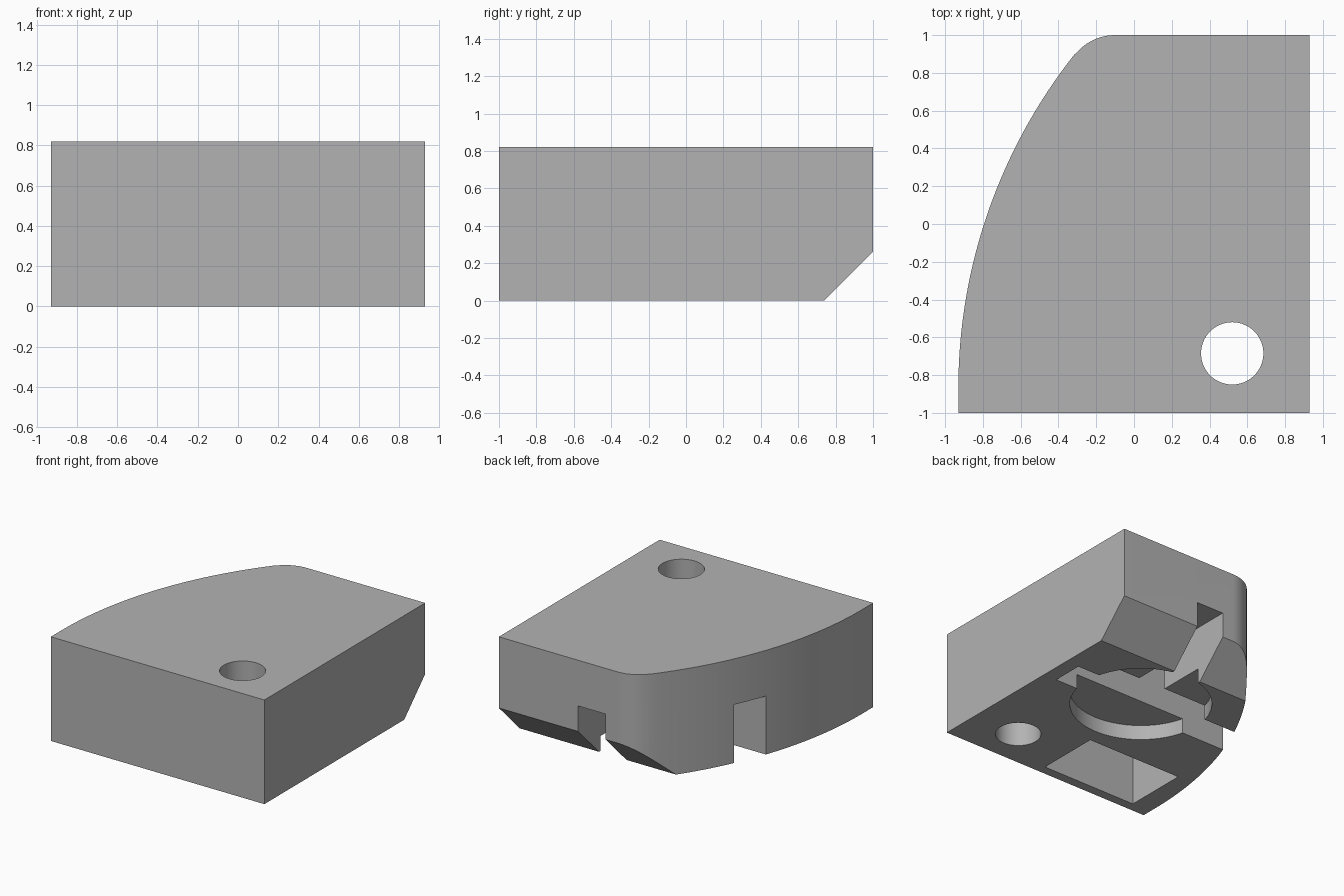
import bpy, bmesh
from math import asin, cos, sin, pi, radians

cube = bpy.data.objects.get("Cube")
if cube:
    bpy.data.objects.remove(cube, do_unlink=True)

HEIGHT = 0.82
SLOT_TOP = 0.46

grey = bpy.data.materials.new("mid_grey")
colour = (0.45, 0.45, 0.45, 1)
grey.diffuse_color = colour
grey.use_nodes = True
grey.node_tree.nodes["Principled BSDF"].inputs["Base Color"].default_value = colour


def prism(name, outline, z0, z1, axis="z"):
    """Extrude a 2D outline along z, or a (y, z) outline along x."""
    bm = bmesh.new()
    place = (lambda p, d: (p[0], p[1], d)) if axis == "z" else (lambda p, d: (d, p[0], p[1]))
    face = bm.faces.new([bm.verts.new(place(p, z0)) for p in outline])
    top = bmesh.ops.extrude_face_region(bm, geom=[face])["geom"]
    shift = (0, 0, z1 - z0) if axis == "z" else (z1 - z0, 0, 0)
    bmesh.ops.translate(bm, vec=shift, verts=[v for v in top if isinstance(v, bmesh.types.BMVert)])
    bmesh.ops.recalc_face_normals(bm, faces=bm.faces)
    mesh = bpy.data.meshes.new(name)
    bm.to_mesh(mesh)
    bm.free()
    mesh.materials.append(grey)
    obj = bpy.data.objects.new(name, mesh)
    bpy.context.collection.objects.link(obj)
    return obj


def rect(x0, x1, y0, y1):
    return [(x0, y0), (x1, y0), (x1, y1), (x0, y1)]


def arc(cx, cy, r, a0, a1, n):
    return [(cx + r * cos(a0 + (a1 - a0) * i / n), cy + r * sin(a0 + (a1 - a0) * i / n))
            for i in range(n + 1)]


def circle(cx, cy, r, n=64):
    return arc(cx, cy, r, 0, 2 * pi, n)[:-1]


# Plan outline: straight sides, a long bowed side and a rounded back corner
R, BOW_Y = 2.85, -0.87
ROUND = 0.27
bend = asin((0.895 - BOW_Y) / R)
bow = arc(-0.93 + R, BOW_Y, R, pi, pi - bend, 32)
corner = arc(-0.1, 1 - ROUND, ROUND, pi - bend, pi / 2, 12)
body = prism("block_body", [(0.93, 1), (0.93, -1), (-0.93, -1)] + bow + corner[1:], 0, HEIGHT)

cutters = [
    # Sloped lower back edge
    prism("chamfer_cutter", [(0.64, -0.1), (1.2, -0.1), (1.2, 0.46)], -1.2, 1.2, "x"),
    # Round hole through the full height
    prism("hole_cutter", circle(0.52, -0.685, 0.165), -0.1, 1),
    # Rectangular pocket in the underside
    prism("pocket_cutter", rect(-0.765, 0.065, -0.925, -0.415), -0.1, SLOT_TOP),
    # Shallow round recess
    prism("recess_cutter", circle(0.12, 0.22, 0.515), -0.1, 0.117),
    # T-shaped channel opening at the bowed side and at the back
    prism("channel_cutter", [(-1.2, 0.095), (0.815, 0.095), (0.815, 0.345), (0.24, 0.345),
                             (0.24, 1.2), (0, 1.2), (0, 0.345), (-1.2, 0.345)], -0.1, SLOT_TOP),
]

bpy.context.view_layer.objects.active = body
for cutter in cutters:
    cutter.hide_render = True
    mod = body.modifiers.new(cutter.name, "BOOLEAN")
    mod.operation = "DIFFERENCE"
    mod.solver = "EXACT"
    mod.object = cutter
    bpy.ops.object.modifier_apply(modifier=mod.name)
    bpy.data.objects.remove(cutter, do_unlink=True)

# Smooth the curved walls, keep the corners crisp
bpy.ops.object.select_all(action="DESELECT")
body.select_set(True)
bpy.ops.object.shade_smooth_by_angle(angle=radians(25))
